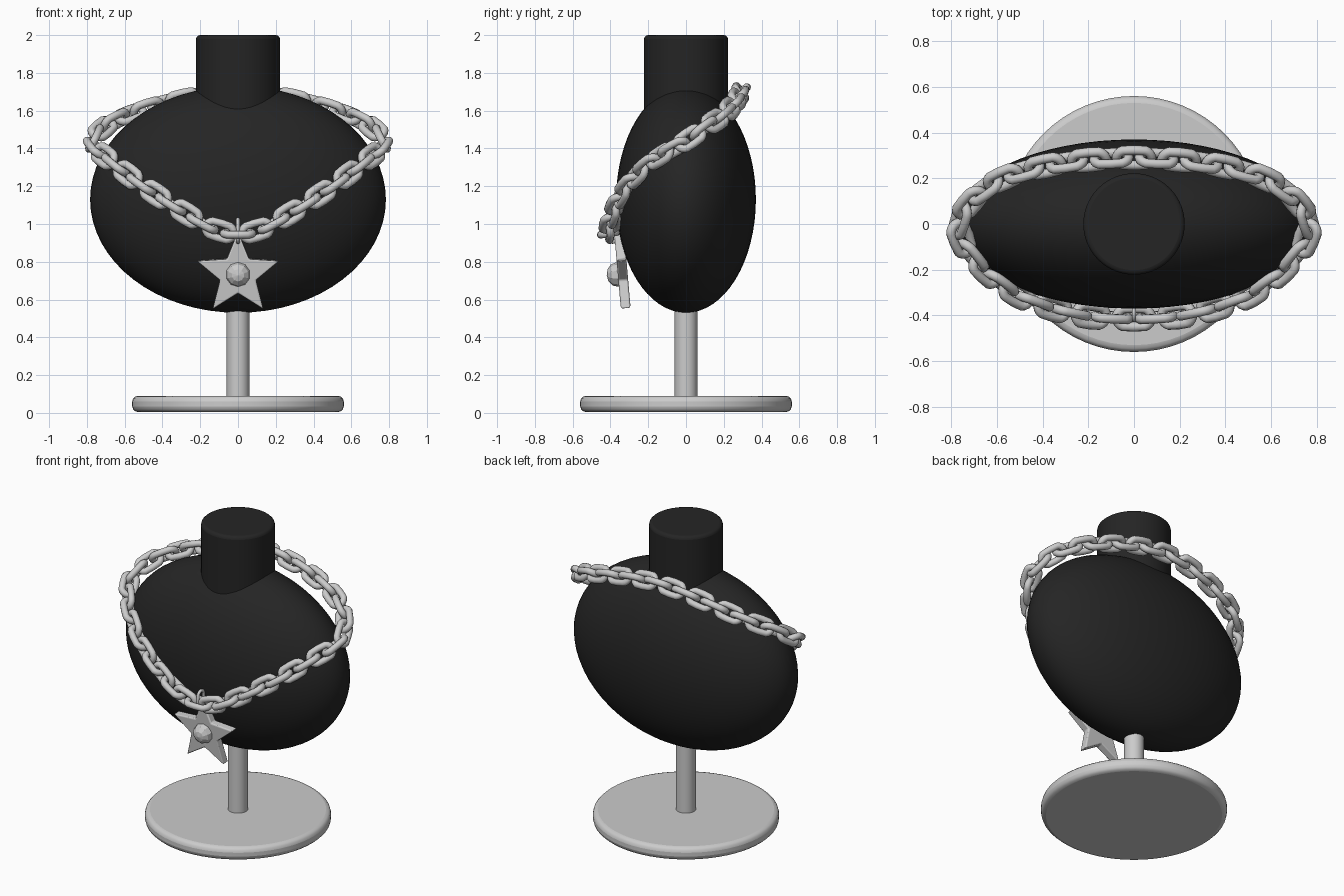
import bpy, bmesh
from math import sin, cos, pi, radians
from mathutils import Vector, Matrix

old = bpy.data.objects.get("Cube")
if old:
    bpy.data.objects.remove(old)


def material(name, value):
    m = bpy.data.materials.new(name)
    m.use_nodes = True
    m.diffuse_color = (value, value, value, 1)
    m.node_tree.nodes["Principled BSDF"].inputs["Base Color"].default_value = (value, value, value, 1)
    return m


black = material("black velvet", 0.018)
silver = material("silver", 0.6)


def finish(obj, name, mat, smooth=True, bevel=0):
    obj.name = name
    obj.data.materials.append(mat)
    if bevel:
        b = obj.modifiers.new("rounded edge", 'BEVEL')
        b.width, b.segments, b.limit_method = bevel, 3, 'ANGLE'
    if smooth:
        bpy.ops.object.select_all(action='DESELECT')
        obj.select_set(True)
        bpy.context.view_layer.objects.active = obj
        bpy.ops.object.shade_smooth_by_angle(angle=radians(40))
    return obj


def cylinder(name, radius, low, high, mat, bevel=0):
    bpy.ops.mesh.primitive_cylinder_add(vertices=64, radius=radius, depth=high - low,
                                        location=(0, 0, (low + high) / 2))
    return finish(bpy.context.object, name, mat, bevel=bevel)


def mesh_object(name, bm, mat, **options):
    bmesh.ops.recalc_face_normals(bm, faces=bm.faces)
    mesh = bpy.data.meshes.new(name)
    bm.to_mesh(mesh)
    bm.free()
    obj = bpy.data.objects.new(name, mesh)
    bpy.context.collection.objects.link(obj)
    return finish(obj, name, mat, **options)


# Stand and bust
cylinder("base_plate", 0.56, 0.005, 0.09, silver, 0.03)
cylinder("post", 0.06, 0.08, 0.7, silver)
cylinder("neck", 0.222, 1.4, 2.0, black, 0.02)
bpy.ops.mesh.primitive_uv_sphere_add(segments=64, ring_count=32, location=(0, 0, 1.13))
bust = bpy.context.object
bust.scale = (0.783, 0.37, 0.6)
finish(bust, "bust", black)


def add_link(bm, matrix, radius, wire, stretch, major=20, minor=10):
    """Oval ring lying in the local xy plane, long axis along x."""
    rings = []
    for i in range(major):
        a = 2 * pi * i / major
        shift = stretch * (0 if abs(cos(a)) < 0.01 else (1 if cos(a) > 0 else -1))
        ring = []
        for j in range(minor):
            b = 2 * pi * j / minor
            r = radius + wire * cos(b)
            ring.append(bm.verts.new(matrix @ Vector((r * cos(a) + shift, r * sin(a), wire * sin(b)))))
        rings.append(ring)
    for i in range(major):
        p, q = rings[i], rings[(i + 1) % major]
        for j in range(minor):
            k = (j + 1) % minor
            bm.faces.new((p[j], q[j], q[k], p[k]))


# Chain path: one half from front to back, then mirrored into a loop
half = [Vector(p) for p in (
    (0, -.41, .95), (.14, -.405, .98), (.3, -.38, 1.07), (.5, -.31, 1.2), (.67, -.18, 1.33),
    (.765, -.03, 1.42), (.71, .1, 1.51), (.57, .2, 1.58), (.38, .255, 1.64), (.2, .28, 1.68), (0, .29, 1.7))]
loop = half + [Vector((-p.x, p.y, p.z)) for p in half[-2:0:-1]]

# Smooth the loop, then step along it by length
n = len(loop)
path = []
for i in range(n):
    a, b, c, d = (loop[(i + k) % n] for k in (-1, 0, 1, 2))
    for s in range(10):
        t = s / 10
        path.append(0.5 * (2 * b + (c - a) * t + (2 * a - 5 * b + 4 * c - d) * t * t
                           + (3 * b - a - 3 * c + d) * t ** 3))
path.append(path[0])
lengths = [0]
for p, q in zip(path, path[1:]):
    lengths.append(lengths[-1] + (q - p).length)


def at(distance):
    distance %= lengths[-1]
    for i in range(len(path) - 1):
        if distance <= lengths[i + 1]:
            return path[i].lerp(path[i + 1], (distance - lengths[i]) / (lengths[i + 1] - lengths[i]))


# Interlocking links, every other one turned a quarter
links = 40
pitch = lengths[-1] / links
bm = bmesh.new()
for i in range(links):
    here = at(i * pitch)
    along = (at(i * pitch + 0.03) - at(i * pitch - 0.03)).normalized()
    out = Vector((here.x / 0.61, here.y / 0.137, (here.z - 1.13) / 0.36)).normalized()
    out = (out - along * out.dot(along)).normalized()
    side = along.cross(out)
    u, v = (out, side) if i % 2 == 0 else (side, -out)
    frame = Matrix((along, u, along.cross(u))).transposed().to_4x4()
    add_link(bm, Matrix.Translation(here) @ frame, 0.041, 0.021, 0.035)
mesh_object("chain", bm, silver)

# Bail hanging from the middle link
bm = bmesh.new()
upright = Matrix.Translation((0, -.39, .965)) @ Matrix.Rotation(pi / 2, 4, 'Y')
add_link(bm, upright, 0.03, 0.01, 0.03)
mesh_object("bail", bm, silver)

# Star pendant, leaning with the bust
tilt = Matrix.Translation((0, -.335, .735)) @ Matrix.Rotation(radians(5), 4, 'X')
bm = bmesh.new()
outline = []
for i in range(10):
    r = 0.1 if i % 2 else 0.228
    outline.append(bm.verts.new((r * sin(i * pi / 5), -0.026, r * cos(i * pi / 5))))
face = bm.faces.new(outline)
grown = bmesh.ops.extrude_face_region(bm, geom=[face])
bmesh.ops.translate(bm, vec=(0, 0.052, 0),
                    verts=[v for v in grown["geom"] if isinstance(v, bmesh.types.BMVert)])
bm.transform(tilt)
mesh_object("star_pendant", bm, silver, bevel=0.008)

# Faceted stone in the star's middle
bm = bmesh.new()
bmesh.ops.create_uvsphere(bm, u_segments=10, v_segments=6, radius=0.065)
bm.transform(tilt @ Matrix.Translation((0, -.03, 0)) @ Matrix.Diagonal((1, .85, 1, 1))
             @ Matrix.Rotation(pi / 2, 4, 'X'))
mesh_object("stone", bm, silver, smooth=False)
